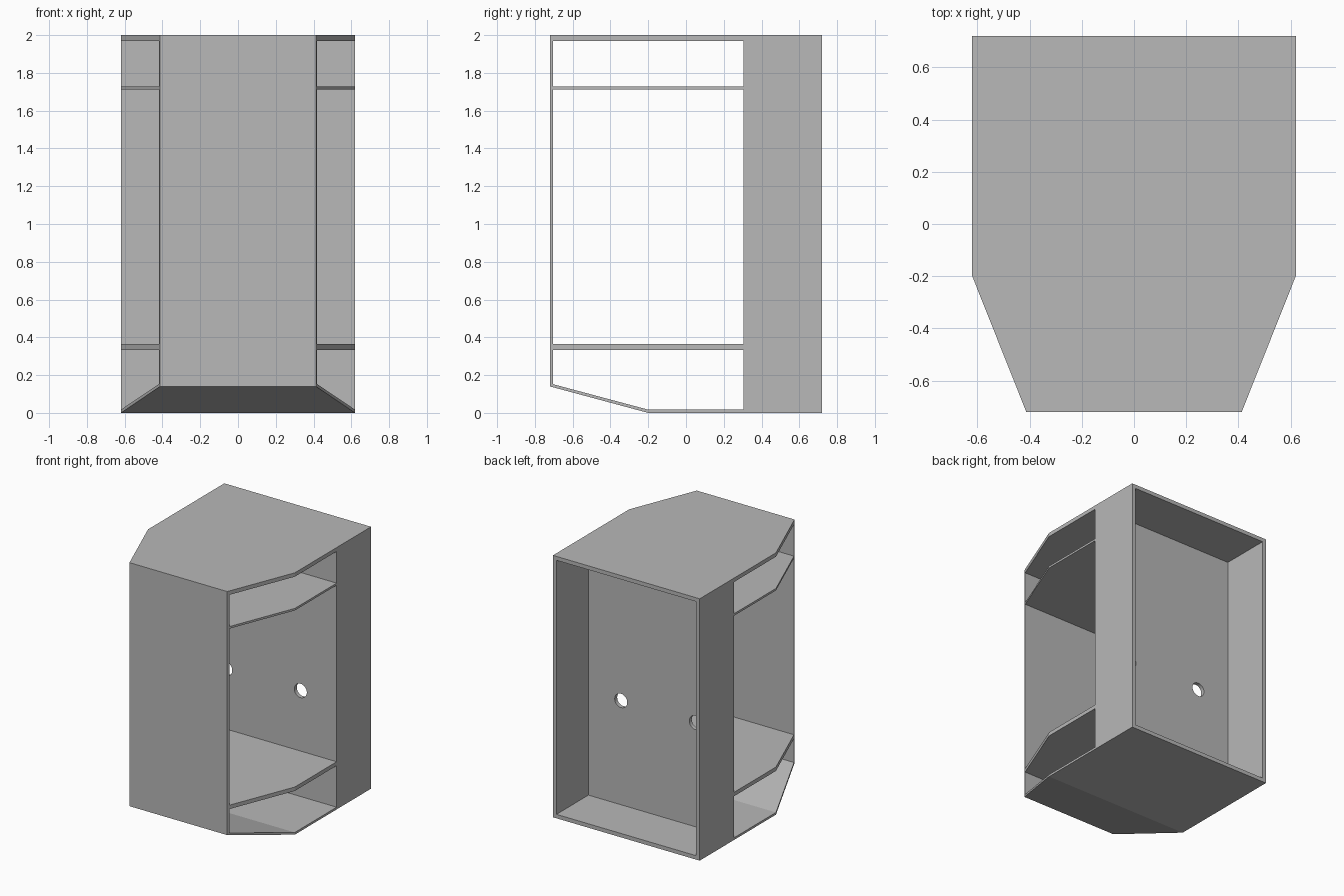
import bpy
import bmesh
import math
from mathutils import Matrix, Vector

default = bpy.data.objects.get("Cube")
if default:
    bpy.data.objects.remove(default, do_unlink=True)

GREY = (0.48, 0.48, 0.48, 1.0)
grey = bpy.data.materials.new("plain grey")
grey.use_nodes = True
grey.diffuse_color = GREY
grey.node_tree.nodes["Principled BSDF"].inputs["Base Color"].default_value = GREY

# Overall plan sizes
WIDE, NARROW = 0.62, 0.413      # half widths at the rear and at the front
FRONT, BEND, BACKBOARD, REAR = -0.72, -0.2, 0.305, 0.72
INNER = FRONT + 0.016           # inside of the front panel
WALL, HEIGHT = 0.03, 2.0


def half_width(y):
    """Half width of the plan, tapering forward of the bend."""
    t = max(0.0, (BEND - y) / (BEND - FRONT))
    return WIDE + (NARROW - WIDE) * t


def finish(name, bm):
    bmesh.ops.recalc_face_normals(bm, faces=bm.faces[:])
    mesh = bpy.data.meshes.new(name)
    bm.to_mesh(mesh)
    bm.free()
    mesh.materials.append(grey)
    obj = bpy.data.objects.new(name, mesh)
    bpy.context.collection.objects.link(obj)
    return obj


def panel(name, stations):
    """Board running through paired (y, z) points, as wide as the plan."""
    bm = bmesh.new()
    rings = []
    for outer, inner in stations:
        corners = [(outer, -1), (outer, 1), (inner, 1), (inner, -1)]
        rings.append([bm.verts.new((s * half_width(y), y, z)) for (y, z), s in corners])
    for a, b in zip(rings, rings[1:]):
        for i in range(4):
            j = (i + 1) % 4
            bm.faces.new((a[i], a[j], b[j], b[i]))
    bm.faces.new(rings[0])
    bm.faces.new(rings[-1])
    return finish(name, bm)


def box(name, low, high):
    low, high = Vector(low), Vector(high)
    bm = bmesh.new()
    bmesh.ops.create_cube(bm, size=1, matrix=Matrix.Translation((low + high) / 2)
                          @ Matrix.Diagonal((*(high - low), 1)))
    return finish(name, bm)


def cut(target, cutter):
    mod = target.modifiers.new("cut", "BOOLEAN")
    mod.operation, mod.solver, mod.object = "DIFFERENCE", "EXACT", cutter
    cutter.hide_render = True
    bpy.context.view_layer.objects.active = target
    bpy.ops.object.modifier_apply(modifier=mod.name)
    bpy.data.objects.remove(cutter, do_unlink=True)


# Rear box, open at the back, with two cable holes through its front wall
rear_box = box("rear_box", (-WIDE, BACKBOARD, 0), (WIDE, REAR, HEIGHT))
cut(rear_box, box("cavity_cutter", (-WIDE + WALL, BACKBOARD + WALL, WALL),
                  (WIDE - WALL, REAR + 0.1, HEIGHT - WALL)))
for side in (-1, 1):
    bm = bmesh.new()
    place = Matrix.Translation((side * 0.315, BACKBOARD, 0.825))
    bmesh.ops.create_cone(bm, cap_ends=True, segments=32, radius1=0.053, radius2=0.053,
                          depth=0.2, matrix=place @ Matrix.Rotation(math.pi / 2, 4, "X"))
    cut(rear_box, finish("hole_cutter", bm))

# Wrapped shell: top, front, sloping underside and floor
TOP, FLOOR = HEIGHT - WALL, 0.017
panel("front_shell", [
    ((BACKBOARD, HEIGHT), (BACKBOARD, TOP)),
    ((BEND, HEIGHT), (BEND, TOP)),
    ((FRONT, HEIGHT), (INNER, TOP)),
    ((FRONT, 0.14), (INNER, 0.152)),
    ((BEND, 0), (BEND, FLOOR)),
    ((BACKBOARD, 0), (BACKBOARD, FLOOR)),
])

# Shelves between the front panel and the rear box
for name, low, high in (("lower_shelf", 0.334, 0.364), ("upper_shelf", 1.712, 1.728)):
    panel(name, [((y, high), (y, low)) for y in (BACKBOARD, BEND, INNER)])
